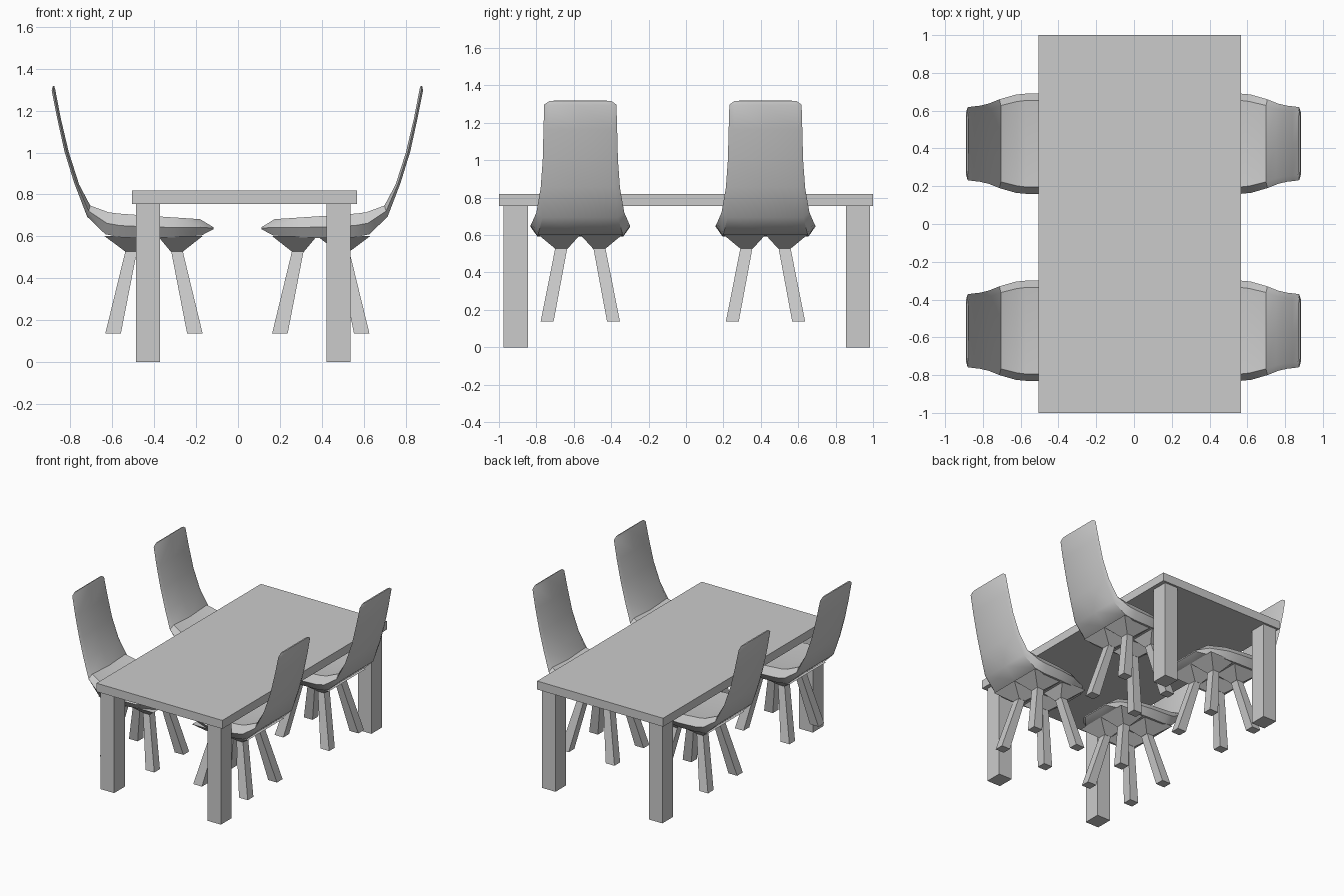
import bpy, bmesh, math

if "Cube" in bpy.data.objects:
    bpy.data.objects.remove(bpy.data.objects["Cube"])


def make(name, rings, smooth=False):
    """Loft closed rings of points and cap both ends."""
    bm = bmesh.new()
    loops = [[bm.verts.new(p) for p in ring] for ring in rings]
    n = len(loops[0])
    for a, b in zip(loops, loops[1:]):
        for i in range(n):
            j = (i + 1) % n
            bm.faces.new((a[i], a[j], b[j], b[i]))
    bm.faces.new(loops[0])
    bm.faces.new(loops[-1])
    bmesh.ops.recalc_face_normals(bm, faces=bm.faces[:])
    me = bpy.data.meshes.new(name)
    bm.to_mesh(me)
    bm.free()
    ob = bpy.data.objects.new(name, me)
    bpy.context.collection.objects.link(ob)
    if smooth:
        bpy.ops.object.select_all(action='DESELECT')
        ob.select_set(True)
        bpy.context.view_layer.objects.active = ob
        bpy.ops.object.shade_smooth_by_angle(angle=math.radians(40))
    return ob


def rect(x0, x1, y0, y1, z):
    return [(x0, y0, z), (x1, y0, z), (x1, y1, z), (x0, y1, z)]


# Table
make("table_top", [rect(-.505, .567, -1, 1, .755), rect(-.505, .567, -1, 1, .82)])
for x0 in (-.487, .422):
    for y0 in (-.975, .855):
        make("table_leg", [rect(x0, x0 + .115, y0, y0 + .129, z) for z in (0, .756)])

# Chair shell stations: upper x, z, lower x, z, half width, dish depth
SHELL = [
    (.115, .644, .115, .634, .13, 0),
    (.178, .682, .170, .605, .20, .010),
    (.300, .690, .300, .595, .255, .016),
    (.420, .698, .420, .592, .267, .016),
    (.570, .709, .550, .594, .266, .016),
    (.615, .715, .630, .610, .260, .015),
    (.702, .747, .717, .694, .235, .012),
    (.755, .847, .779, .856, .212, .006),
    (.804, 1.00, .825, 1.005, .201, .004),
    (.842, 1.16, .860, 1.165, .197, .004),
    (.869, 1.30, .886, 1.295, .193, .003),
    (.874, 1.318, .882, 1.316, .165, 0),
]


def chair(side, cy):
    def place(ring):
        return [(side * x - .003, y + cy, z) for x, y, z in ring]

    # Seat and back in one curved shell
    rings = []
    for xt, zt, xb, zb, w, d in SHELL:
        xm, zm = (xt + xb) / 2, (zt + zb) / 2
        half = [(xt, .86 * w, zt), (xm, w, zm), (xb, .86 * w, zb)]
        rings.append(place([(xt, 0, zt - d)] + half + [(xb, 0, zb)]
                           + [(x, -y, z) for x, y, z in reversed(half)]))
    make("chair_shell", rings, True)

    # Tapered leg sockets and splayed legs: base x range, top x range, foot x range
    for base, top, foot in (((.165, .380), (.262, .317), (.166, .240)),
                            ((.380, .635), (.478, .533), (.556, .630))):
        for s in (-1, 1):
            socket = rect(*top, s * .069, s * .133, .526)
            make("leg_socket", [place(rect(*base, 0, s * .225, .602)), place(socket)])
            make("chair_leg", [place(rect(*top, s * .069, s * .133, .535)),
                               place(rect(*foot, s * .143, s * .212, .137))])


for side in (-1, 1):
    for cy in (-.565, .425):
        chair(side, cy)
